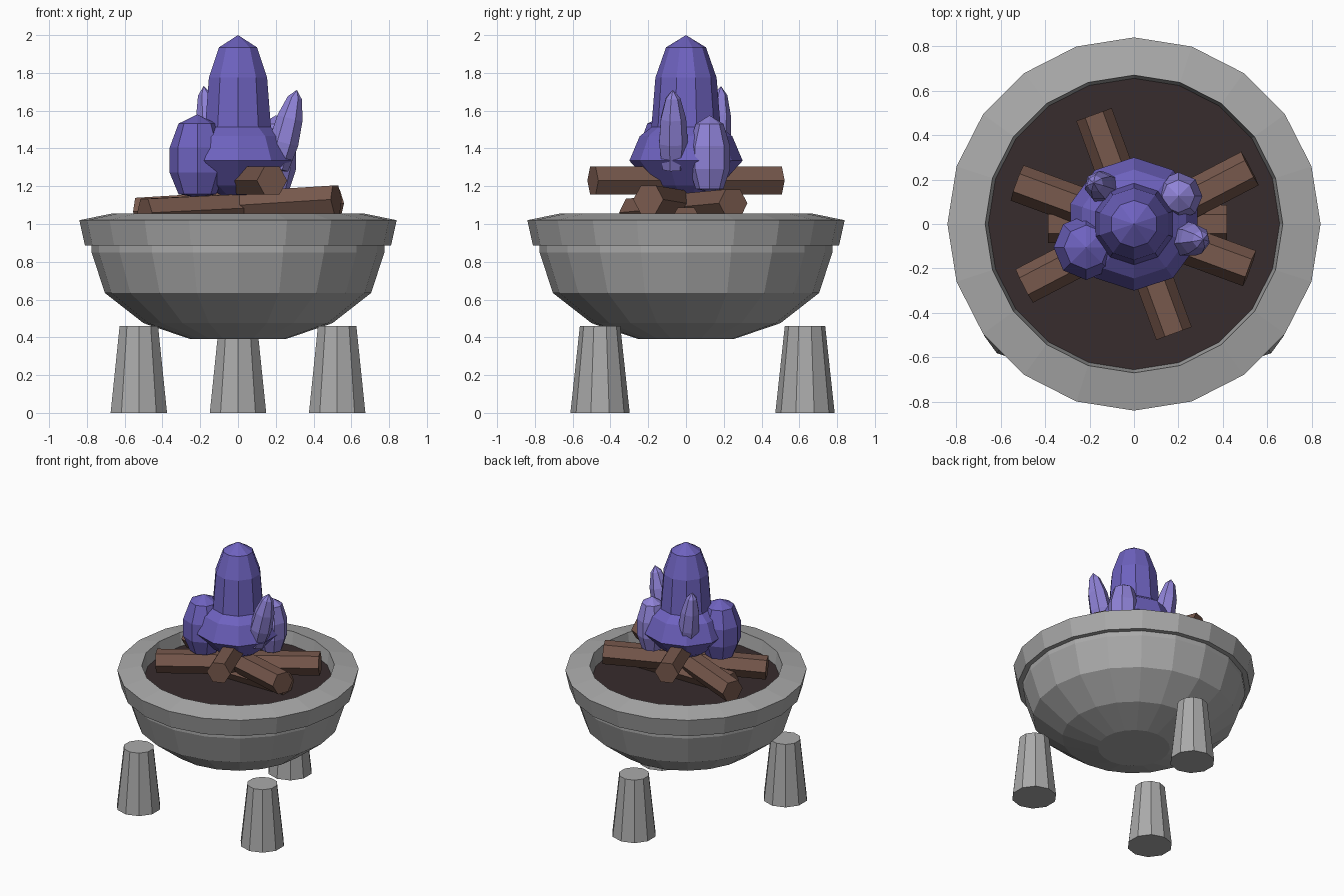
import bpy, math
from mathutils import Vector

if "Cube" in bpy.data.objects:
    bpy.data.objects.remove(bpy.data.objects["Cube"])


def material(name, rgb):
    m = bpy.data.materials.new(name)
    m.diffuse_color = (*rgb, 1)
    m.use_nodes = True
    m.node_tree.nodes["Principled BSDF"].inputs["Base Color"].default_value = m.diffuse_color
    return m


STONE = material("grey stone", (0.40, 0.40, 0.40))
SOIL = material("dark embers", (0.038, 0.025, 0.026))
WOOD = material("brown wood", (0.185, 0.098, 0.073))
DEEP = material("deep purple", (0.155, 0.122, 0.52))
PALE = material("pale purple", (0.275, 0.225, 0.68))


def lathe(name, profile, sides, mat, base=(0, 0, 0), axis=(0, 0, 1), start=math.pi / 2):
    """Revolve (radius, height) points around an axis; radius 0 makes a pole."""
    verts, faces, rings = [], [], []
    for r, h in profile:
        n = 1 if r == 0 else sides
        rings.append([len(verts) + i for i in range(n)])
        for i in range(n):
            a = start + math.tau * i / sides
            verts.append((r * math.cos(a), r * math.sin(a), h))
    for lo, hi in zip(rings, rings[1:]):
        for i in range(sides):
            j = (i + 1) % sides
            quad = [lo[i % len(lo)], lo[j % len(lo)], hi[j % len(hi)], hi[i % len(hi)]]
            face = list(dict.fromkeys(quad))
            if len(face) > 2:
                faces.append(face)
    mesh = bpy.data.meshes.new(name)
    mesh.from_pydata(verts, [], faces)
    mesh.materials.append(mat)
    ob = bpy.data.objects.new(name, mesh)
    bpy.context.collection.objects.link(ob)
    ob.location = base
    ob.rotation_mode = 'QUATERNION'
    ob.rotation_quaternion = Vector((0, 0, 1)).rotation_difference(Vector(axis))
    return ob


# Stone bowl with overhanging rim and inner wall
lathe("bowl", [(0, 0.39), (0.25, 0.39), (0.50, 0.475), (0.705, 0.635), (0.775, 0.85),
               (0.775, 0.885), (0.81, 0.885), (0.84, 1.02), (0.67, 1.055), (0.655, 0.95)],
      20, STONE)
lathe("ember_bed", [(0.662, 0.955), (0, 0.955)], 20, SOIL)

# Three tapered feet standing clear of the bowl
for name, x, y in (("left_foot", -0.525, -0.455), ("right_foot", 0.525, -0.455), ("back_foot", 0, 0.63)):
    lathe(name, [(0, 0), (0.157, 0), (0.107, 0.46), (0, 0.46)], 10, STONE, (x, y, 0))


# Hexagonal logs between two end points, with a flat side up
def log(name, a, b, r=0.085):
    a, b = Vector(a), Vector(b)
    length = (b - a).length
    ob = lathe(name, [(0, 0), (r, 0), (r, length), (0, length)], 6, WOOD, a, start=math.pi / 2)
    ob.rotation_quaternion = (b - a).to_track_quat('Z', 'Y')
    # put two corners level, at either side
    for v in ob.data.vertices:
        v.co.x, v.co.y = -v.co.y, v.co.x


log("top_log", (-0.18, 0.493, 1.23), (0.18, -0.493, 1.23))
log("rising_log", (-0.494, -0.279, 1.06), (0.522, 0.25, 1.11))
log("crossing_log", (-0.526, 0.185, 1.065), (0.52, -0.20, 1.13))
log("bottom_log", (-0.387, 0, 1.015), (0.418, 0, 1.015))

# Main crystal flame: faceted base bulb and tall bullet
lathe("flame_base", [(0, 1.15), (0.10, 1.155), (0.18, 1.205), (0.30, 1.335), (0.245, 1.465),
                     (0.16, 1.53), (0, 1.55)], 10, DEEP)
lathe("flame_core", [(0, 1.3), (0.18, 1.3), (0.185, 1.49), (0.162, 1.775), (0.106, 1.935), (0, 2.0)],
      10, DEEP)


# Small side crystals, from base point to tip
def crystal(name, a, b, r, sides, mat, shape):
    axis = Vector(b) - Vector(a)
    lathe(name, [(k * r, t * axis.length) for k, t in shape], sides, mat, a, axis)


ROUND = [(0, 0), (0.68, 0.04), (1, 0.3), (1, 0.6), (0.68, 0.89), (0, 1)]
SHARD = [(0, 0), (0.75, 0.03), (1, 0.35), (0.88, 0.65), (0.5, 0.9), (0, 1)]
crystal("front_left_crystal", (-0.215, -0.105, 1.14), (-0.215, -0.105, 1.58), 0.147, 8, DEEP, ROUND)
crystal("back_right_crystal", (0.20, 0.125, 1.17), (0.20, 0.125, 1.575), 0.108, 8, PALE, ROUND)
crystal("right_shard", (0.205, -0.07, 1.28), (0.312, -0.07, 1.71), 0.08, 7, PALE, SHARD)
crystal("back_left_shard", (-0.115, 0.15, 1.28), (-0.182, 0.185, 1.73), 0.075, 7, PALE, SHARD)
